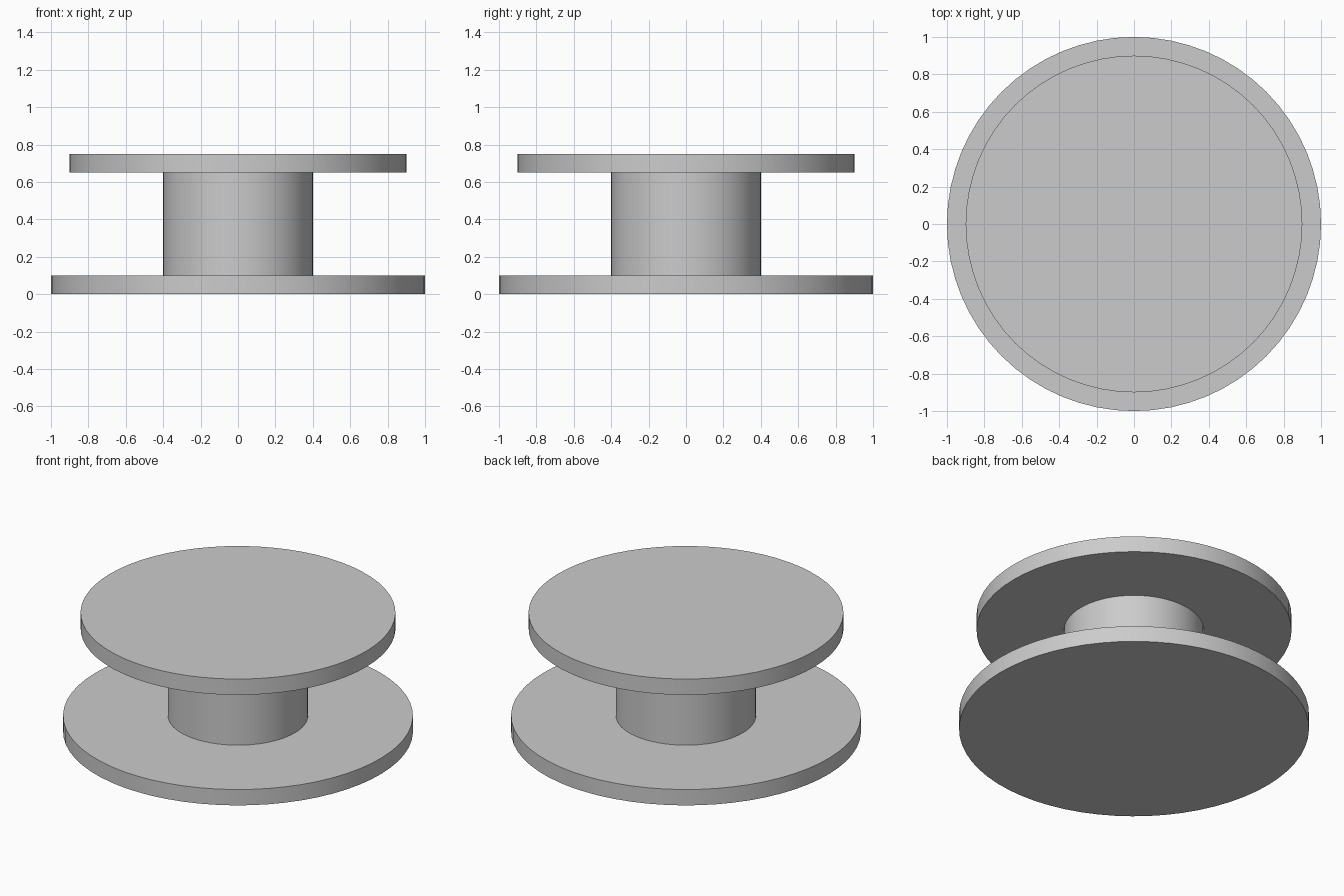
import bpy
import math

cube = bpy.data.objects.get("Cube")
if cube:
    bpy.data.objects.remove(cube, do_unlink=True)

grey = bpy.data.materials.new("light_grey")
grey.use_nodes = True
colour = (0.6, 0.6, 0.6, 1)
grey.diffuse_color = colour
grey.node_tree.nodes["Principled BSDF"].inputs["Base Color"].default_value = colour


def disc(name, radius, bottom, top):
    """Upright round part between two heights."""
    bpy.ops.mesh.primitive_cylinder_add(
        vertices=64, radius=radius, depth=top - bottom,
        location=(0, 0, (bottom + top) / 2))
    part = bpy.context.object
    part.name = name
    part.data.materials.append(grey)
    bpy.ops.object.shade_smooth_by_angle(angle=math.radians(30))
    return part


# Spool: wide base, narrow hub, slightly smaller top plate
disc("base_flange", 1.0, 0.0, 0.1)
disc("hub", 0.4, 0.1, 0.65)
disc("top_flange", 0.9, 0.65, 0.75)
